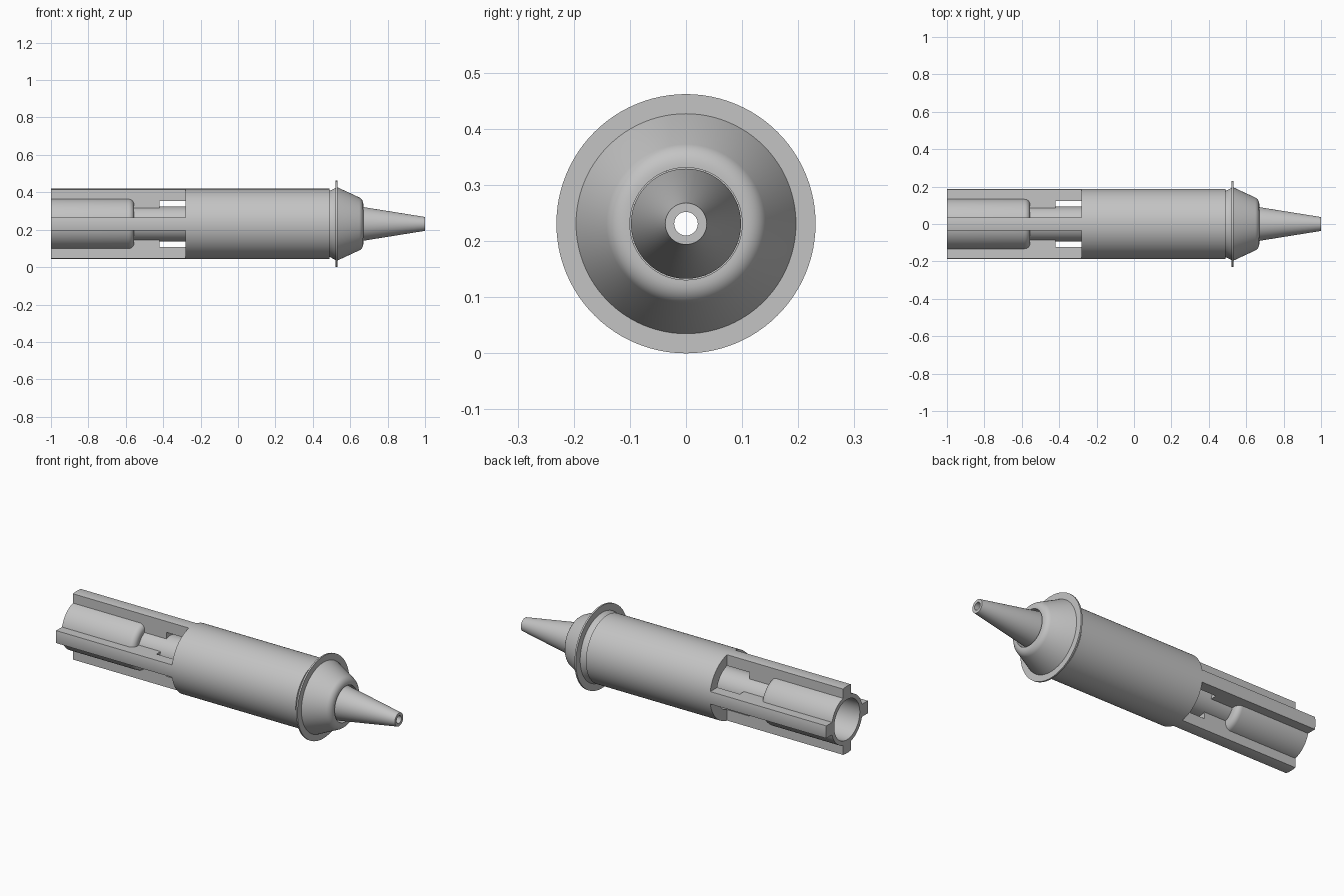
import bpy, bmesh
from math import pi, sin, cos, sqrt, radians
from mathutils import Matrix

if "Cube" in bpy.data.objects:
    bpy.data.objects.remove(bpy.data.objects["Cube"])

AXIS_Z = 0.231      # height of the long axis
SIDES = 96
BODY_R = 0.188

grey = bpy.data.materials.new("plain grey")
grey.use_nodes = True
grey.diffuse_color = (0.55, 0.55, 0.55, 1)
grey.node_tree.nodes["Principled BSDF"].inputs["Base Color"].default_value = grey.diffuse_color


def finish(name, bm):
    """Turn a bmesh built around the x axis into a shaded object."""
    bmesh.ops.recalc_face_normals(bm, faces=bm.faces)
    bm.transform(Matrix.Translation((0, 0, AXIS_Z)))
    mesh = bpy.data.meshes.new(name)
    bm.to_mesh(mesh)
    bm.free()
    mesh.materials.append(grey)
    mesh.shade_smooth()
    mesh.set_sharp_from_angle(angle=radians(30))
    obj = bpy.data.objects.new(name, mesh)
    bpy.context.collection.objects.link(obj)
    return obj


def loft(bm, rings, closed):
    """Join rings of equal length with quads, or cap the ends if open."""
    n = len(rings[0])
    count = len(rings)
    for i in range(count if closed else count - 1):
        a, b = rings[i], rings[(i + 1) % count]
        for j in range(n):
            k = (j + 1) % n
            bm.faces.new((a[j], a[k], b[k], b[j]))
    if not closed:
        bm.faces.new(rings[0])
        bm.faces.new(rings[-1])


def lathe(name, profile):
    """Revolve a closed (x, radius) profile around the x axis."""
    bm = bmesh.new()
    angles = [2 * pi * i / SIDES for i in range(SIDES)]
    rings = [[bm.verts.new((x, r * cos(a), r * sin(a))) for x, r in profile] for a in angles]
    loft(bm, rings, True)
    return finish(name, bm)


def arc(cx, cr, radius, start, end, steps=6):
    """Points of a rounded corner in a profile, angles in degrees."""
    turn = [radians(start + (end - start) * i / steps) for i in range(steps + 1)]
    return [(cx + radius * cos(a), cr + radius * sin(a)) for a in turn]


def fin(name, profile, angle, half_width=0.035, steps=8):
    """Parallel-sided rib with curved outer and inner faces."""
    bm = bmesh.new()
    rings = []
    for i in range(steps + 1):
        y = half_width * (2 * i / steps - 1)
        rings.append([bm.verts.new((x, y, sqrt(r * r - y * y))) for x, r in profile])
    loft(bm, rings, False)
    bm.transform(Matrix.Rotation(angle, 4, 'X'))
    return finish(name, bm)


# Hollow outer sleeve
lathe("body_sleeve", [(-0.28, 0.128), (-0.28, BODY_R), (0.49, BODY_R), (0.49, 0.128)])

# Flanged end cap with a rounded nose and a central opening
lathe("end_cap", [(0.48, 0.128), (0.48, 0.178), (0.493, 0.178), (0.522, 0.193),
                  (0.522, 0.231), (0.531, 0.231), (0.531, 0.196)]
      + arc(0.63, 0.106, 0.04, 63, 0) + [(0.67, 0.1), (0.615, 0.1)])

# Wide rear tube stepping down to a long inner rod
lathe("rear_tube", [(-1, 0.113), (-1, 0.137)]
      + arc(-0.585, 0.107, 0.03, 90, 0)
      + [(-0.555, 0.093), (0.61, 0.093), (0.61, 0.07), (-0.58, 0.07), (-0.6, 0.113)])

# Tapered nozzle with a narrow bore
lathe("nozzle", [(0.6, 0.021), (0.6, 0.098), (0.62, 0.098), (1, 0.037), (1, 0.021)])

# Four ribs around the rear tube, undercut where they meet the sleeve
rib = [(-1, BODY_R), (-0.28, BODY_R), (-0.28, 0.128), (-0.42, 0.128),
       (-0.42, 0.088), (-0.575, 0.088), (-0.59, 0.125), (-1, 0.125)]
for i, side in enumerate(("top", "front", "bottom", "back")):
    fin(side + "_rib", rib, i * pi / 2)
